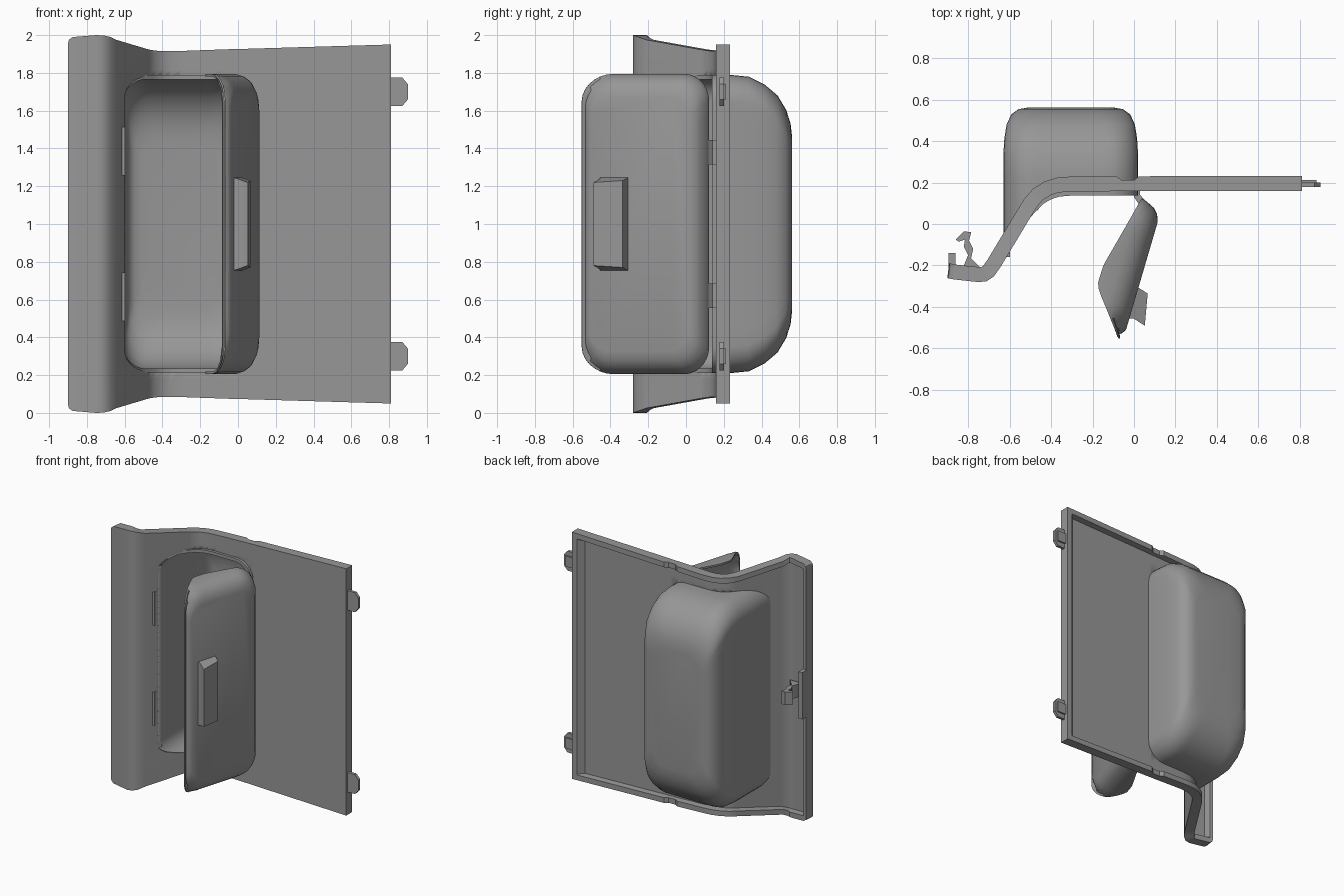
import bpy, bmesh, math
from mathutils import Vector

if "Cube" in bpy.data.objects:
    bpy.data.objects.remove(bpy.data.objects["Cube"])

GREY = bpy.data.materials.new('dark_grey_plastic')
GREY.diffuse_color = (.31, .31, .31, 1)
GREY.use_nodes = True
GREY.node_tree.nodes["Principled BSDF"].inputs["Base Color"].default_value = GREY.diffuse_color


def finish(name, bm, angle=35, solid=0):
    bmesh.ops.recalc_face_normals(bm, faces=bm.faces)
    me = bpy.data.meshes.new(name)
    bm.to_mesh(me)
    bm.free()
    me.materials.append(GREY)
    ob = bpy.data.objects.new(name, me)
    bpy.context.collection.objects.link(ob)
    bpy.ops.object.select_all(action='DESELECT')
    ob.select_set(True)
    bpy.context.view_layer.objects.active = ob
    if solid:
        m = ob.modifiers.new('shell', 'SOLIDIFY')
        m.thickness, m.offset = solid, 0
        bpy.ops.object.modifier_apply(modifier=m.name)
    bpy.ops.object.shade_smooth_by_angle(angle=math.radians(angle))
    return ob


def loft(name, rings, cap_start=True, cap_end=True, angle=35, solid=0):
    bm = bmesh.new()
    vs = [[bm.verts.new(p) for p in r] for r in rings]
    n = len(rings[0])
    for a, b in zip(vs, vs[1:]):
        for i in range(n):
            j = (i + 1) % n
            bm.faces.new((a[i], a[j], b[j], b[i]))
    if cap_start:
        bm.faces.new(vs[0])
    if cap_end:
        bm.faces.new(vs[-1])
    return finish(name, bm, angle, solid)


def prism(name, pts, z0, z1):
    return loft(name, [[(x, y, z) for x, y in pts] for z in (z0, z1)])


def box(name, x0, x1, y0, y1, z0, z1):
    return prism(name, [(x0, y0), (x1, y0), (x1, y1), (x0, y1)], z0, z1)


def outline(a0, a1, b0, b1, r, sub=14, arc=7):
    """Rounded rectangle with subdivided straight sides."""
    out = []
    for k, (ca, cb) in enumerate([(a1 - r, b1 - r), (a0 + r, b1 - r), (a0 + r, b0 + r), (a1 - r, b0 + r)]):
        for i in range(arc + 1):
            t = math.pi / 2 * (k + i / arc)
            out.append(Vector((ca + r * math.cos(t), cb + r * math.sin(t))))
    full = []
    for i, p in enumerate(out):
        full.append(p)
        if i % (arc + 1) == arc:
            q = out[(i + 1) % len(out)]
            full += [p.lerp(q, s / sub) for s in range(1, sub)]
    return full


def interp(table, x):
    for a, b in zip(table, table[1:]):
        if x <= b[0]:
            t = max(0, (x - a[0]) / (b[0] - a[0]))
            return a[1] + t * (b[1] - a[1])
    return table[-1][1]


# Panel: columns of x, front y, half height, rim depth, sheet depth
R, S = .072, .028
COLS = [(-.9, -.26, .955, R, R), (-.895, -.262, .975, R, R), (-.875, -.266, .99, R, R),
        (-.86, -.268, .991, R, S), (-.75, -.28, 1, R, S), (-.71, -.276, .998, R, S),
        (-.675, -.252, .99, R, S), (-.645, -.21, .975, R, S), (-.47, .08, .923, R, S),
        (-.44, .115, .918, R, S), (-.4, .14, .915, R, S), (-.36, .152, .915, R, S),
        (-.3, .157, .916, R, S), (-.085, .158, .924, R, S), (-.06, .158, .925, .054, S),
        (0, .158, .926, .054, S), (.025, .158, .927, R, S), (.73, .16, .948, R, S),
        (.767, .16, .949, R, R), (.81, .16, .95, R, R)]
rings = []
for i, (x, y, h, rim, sheet) in enumerate(COLS):
    a, b = COLS[max(i - 1, 0)], COLS[min(i + 1, len(COLS) - 1)]
    t = Vector((b[0] - a[0], b[1] - a[1])).normalized()
    if i < 4:
        t = Vector((1, -.13)).normalized()
    elif i > 12:
        t = Vector((1, 0))
    sect = [(0, -h), (0, -.82), (0, .82), (0, h), (rim, h), (rim, h - .04), (sheet, h - .045), (sheet, .82),
            (sheet, -.82), (sheet, -h + .045), (rim, -h + .04), (rim, -h)]
    rings.append([(x - t.y * d, y + t.x * d, 1 + z) for d, z in sect])
panel = loft('dash_panel', rings, angle=30)

# Opening cut through the panel
hole = outline(-.602, .008, .222, 1.778, .12)
cutter = loft('opening_cutter', [[(p.x, y, p.y) for p in hole] for y in (-.6, .6)])
mod = panel.modifiers.new('opening', 'BOOLEAN')
mod.operation, mod.object, mod.solver = 'DIFFERENCE', cutter, 'EXACT'
bpy.context.view_layer.objects.active = panel
bpy.ops.object.modifier_apply(modifier=mod.name)
bpy.data.objects.remove(cutter)
panel.modifiers.new('clean_shading', 'WEIGHTED_NORMAL').keep_sharp = True

# Storage bin behind the opening; its lip is proud of the flat part only
LIP = [(-.7, .03), (-.53, .02), (-.46, -.02), (.1, -.02)]
rings = []
for y, dz, dx in [(None, 0, 0), (.23, 0, 0), (.33, .01, 0), (.41, .05, .005), (.475, .105, .015),
                  (.52, .18, .035), (.542, .25, .065), (.55, .32, .11)]:
    o = outline(-.618 + dx, .008 - dx, .222 + dz, 1.778 - dz, .13)
    rings.append([(p.x, interp(COLS, p.x) + interp(LIP, p.x) if y is None else y, p.y) for p in o])
loft('storage_bin', rings, cap_start=False, solid=.024)

# Open door: a shallow cup lying on a slanted plane, bent along its free edge
O, D, N = Vector((.116, .04)), Vector((-.282, -.96)), Vector((-.96, .282))
DEPTH = [(-.05, .1), (.3, .185), (.39, .187), (.43, .17), (.625, .008)]
rings = []
for f, inset in [(1, 0), (.11, 0), (.07, .012), (.035, .035), (.012, .07), (0, .115)]:
    o = outline(-.05 + inset * .7, .615 - inset * .4, .212 + inset, 1.788 - inset, .14 - inset * .3)
    ring = []
    for p in o:
        d = interp(DEPTH, p.x)
        q = O + D * p.x + N * (d if f == 1 else min(f, d * .9))
        ring.append((q.x, q.y, p.y))
    rings.append(ring)
loft('door', rings, cap_start=False, solid=.014)

# Door pull with tapered ends
lo = [(.01, -.3), (.066, -.335), (.052, -.49), (-.003, -.455), (-.04, -.455)]
ends = [0, .02, .03, .01, 0]
loft('door_pull', [[(x, y, 1 + s * (.25 - e)) for (x, y), e in zip(lo, ends)] for s in (-1, 1)])

# Parts repeated above and below the middle
for s, tag in ((-1, 'lower'), (1, 'upper')):
    z = 1 + s * .38
    prism('door_hinge_' + tag, [(.0, .16), (.0, .13), (.02, .1), (.045, .09), (.05, .115), (.03, .14), (.03, .16)],
          z - .065, z + .065)
    z = 1 + s * .385
    box('door_tab_' + tag, -.082, -.064, -.53, -.505, z - .128, z + .128)
    box('bin_tab_' + tag, -.618, -.598, -.16, -.135, z - .128, z + .128)
    # mounting clips on the right edge
    z = 1 + s * .7
    octo = [(.8, -.075), (.87, -.075), (.9, -.04), (.9, .04), (.87, .075), (.8, .075)]
    loft('mount_clip_' + tag, [[(x, y, z + w) for x, w in octo] for y in (.178, .2)])
    box('mount_clip_rib_' + tag, .8, .88, .18, .212, z - .04, z + .04)

# Latch at the left edge
box('latch_block', -.893, -.86, -.21, -.14, .82, 1.18)
prism('latch_hook', [(-.73, -.225), (-.75, -.2), (-.785, -.165), (-.775, -.12), (-.795, -.08), (-.785, -.04),
                     (-.82, -.035), (-.86, -.075), (-.845, -.085), (-.815, -.075), (-.82, -.11), (-.8, -.15),
                     (-.82, -.2), (-.82, -.225)], .95, 1.05)
